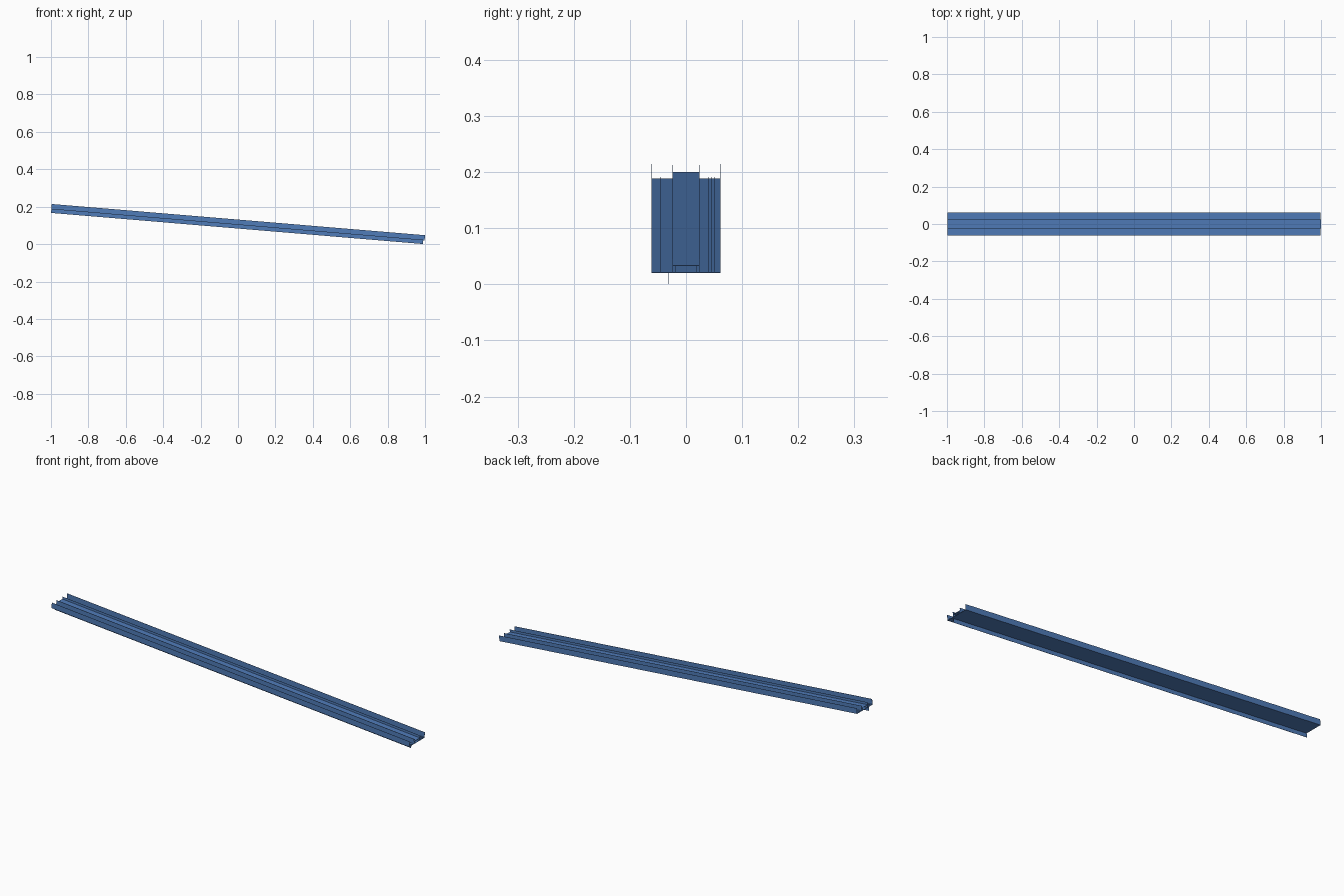
import bpy, bmesh
from math import cos, sin
from mathutils import Matrix

cube = bpy.data.objects.get("Cube")
if cube:
    bpy.data.objects.remove(cube, do_unlink=True)

SLOPE = 0.0834          # tilt of the whole rail, falling towards +x
LENGTH = 2.0025
SHEET = 0.0008          # sheet thickness

blue = bpy.data.materials.new("steel_blue")
colour = (0.08, 0.2, 0.48, 1)
blue.use_nodes = True
blue.diffuse_color = colour
blue.node_tree.nodes["Principled BSDF"].inputs["Base Color"].default_value = colour

tilt = Matrix.Translation((0, 0, 0.104)) @ Matrix.Rotation(SLOPE, 4, 'Y')


def strip(name, y0, y1, z0, z1, trim=0.0):
    """Long bar along the rail, given by its cross-section."""
    bm = bmesh.new()
    bmesh.ops.create_cube(bm, size=1)
    size = Matrix.Diagonal((LENGTH - trim, y1 - y0, z1 - z0, 1))
    place = Matrix.Translation((-trim / 2, (y0 + y1) / 2, (z0 + z1) / 2))
    bmesh.ops.transform(bm, matrix=tilt @ place @ size, verts=bm.verts)
    mesh = bpy.data.meshes.new(name)
    bm.to_mesh(mesh)
    bm.free()
    mesh.materials.append(blue)
    obj = bpy.data.objects.new(name, mesh)
    bpy.context.collection.objects.link(obj)


def wall(name, y, z0, z1, trim=0.0):
    strip(name, y - SHEET / 2, y + SHEET / 2, z0, z1, trim)


# Base sheet and the raised centre shelf
strip("floor", -0.061, 0.061, -SHEET, SHEET)
strip("centre_shelf", -0.0235, 0.0235, 0.012, 0.013)

# Mirrored upright walls
for side, s in (("left", 1), ("right", -1)):
    wall(f"outer_wall_{side}", s * 0.061, -SHEET, 0.027)
    wall(f"channel_wall_{side}", s * 0.0235, 0, 0.025)
    wall(f"shelf_support_{side}", s * 0.018, 0, 0.013)

# Low guide ribs on the side floors
for i, y in enumerate((-0.0455, -0.041, 0.040, 0.0455, 0.051)):
    wall(f"guide_rib_{i + 1}", y, 0, 0.004)

# Fin hanging under the floor
wall("lower_fin", -0.032, -0.0207, 0, 0.008)
